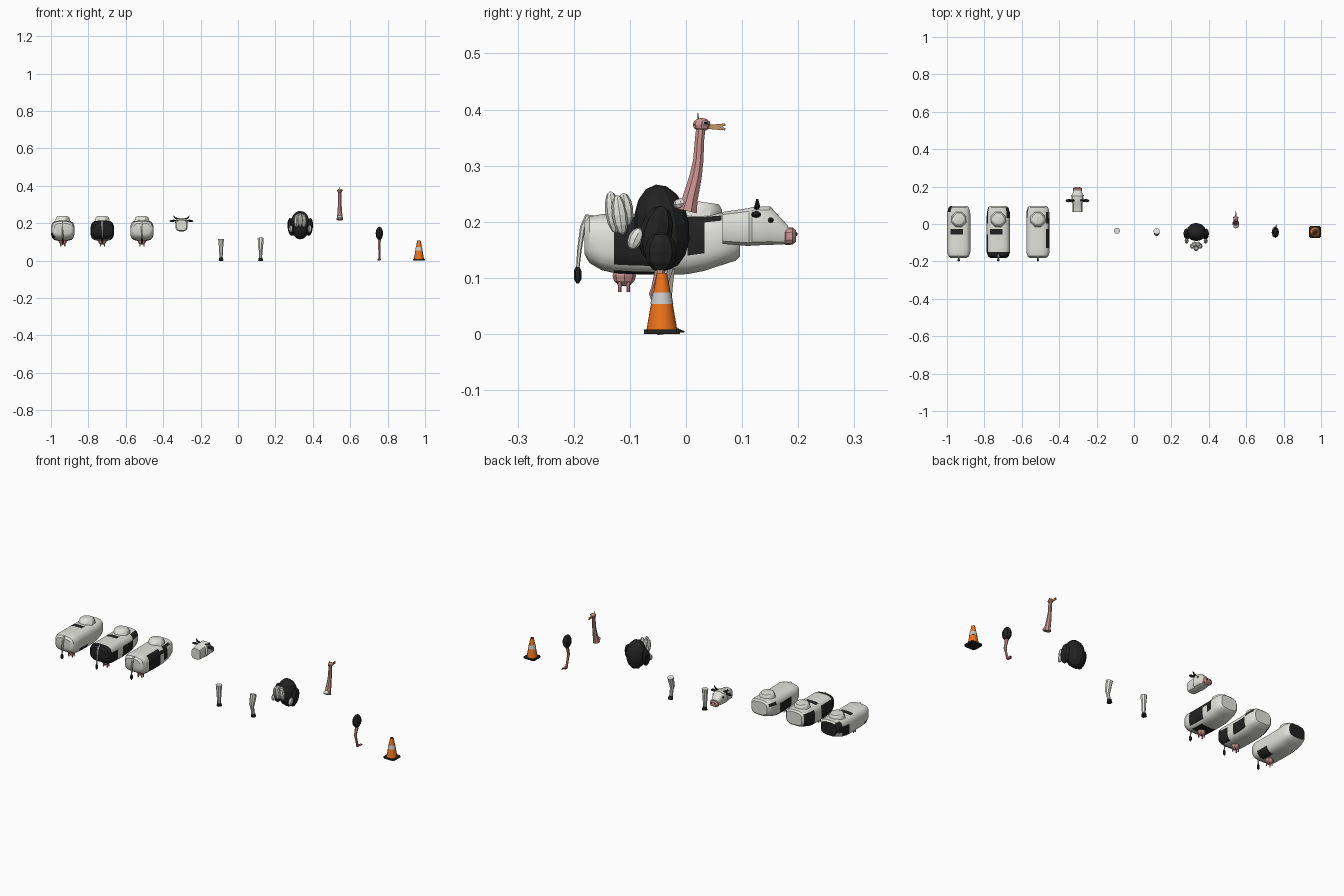
import bpy, bmesh
from math import sin, cos, pi, radians, copysign
from mathutils import Vector, Matrix, Euler

if "Cube" in bpy.data.objects:
    bpy.data.objects.remove(bpy.data.objects["Cube"])

def mat(name, c):
    m = bpy.data.materials.new(name)
    m.diffuse_color = (*c, 1)
    m.use_nodes = True
    m.node_tree.nodes["Principled BSDF"].inputs["Base Color"].default_value = m.diffuse_color
    return m

WHITE = mat("white", (.76, .76, .72))
BLACK = mat("black", (.016, .016, .016))
PINK = mat("pink", (.62, .30, .29))
ORANGE = mat("orange", (.85, .17, .01))
TAN = mat("tan", (.55, .30, .12))
BAND = mat("band", (.6, .6, .6))

def finish(name, bm, mats, smooth=35):
    bmesh.ops.recalc_face_normals(bm, faces=bm.faces)
    me = bpy.data.meshes.new(name)
    bm.to_mesh(me)
    bm.free()
    for m in mats:
        me.materials.append(m)
    ob = bpy.data.objects.new(name, me)
    bpy.context.collection.objects.link(ob)
    if smooth:
        bpy.ops.object.select_all(action='DESELECT')
        ob.select_set(True)
        bpy.context.view_layer.objects.active = ob
        bpy.ops.object.shade_smooth_by_angle(angle=radians(smooth))
    return ob

def skin(name, rings, mats, pick=None, smooth=35):
    """Bridge rings of points, cap both ends; pick(row, column) gives the material."""
    bm = bmesh.new()
    vs = [[bm.verts.new(p) for p in r] for r in rings]
    n = len(vs[0])
    for i in range(len(vs) - 1):
        for j in range(n):
            f = bm.faces.new((vs[i][j], vs[i][(j+1) % n], vs[i+1][(j+1) % n], vs[i+1][j]))
            f.material_index = pick(i, j) if pick else 0
    for r, i in ((vs[0], -1), (vs[-1], len(vs) - 1)):
        bm.faces.new(r).material_index = pick(i, -1) if pick else 0
    return finish(name, bm, mats, smooth)

def boxy(name, x, rows, n, mats, pick=None, e=.6, smooth=35):
    """Loft rounded-square sections along y: rows of (y, half width, bottom, top)."""
    rings = []
    for y, w, b, t in rows:
        ring = []
        for k in range(n):
            a = 2 * pi * (k + .5) / n
            cx, cz = (copysign(abs(v) ** e, v) for v in (cos(a), sin(a)))
            ring.append((x + w * cx, y, (b + t) / 2 + (t - b) / 2 * cz))
        rings.append(ring)
    return skin(name, rings, mats, pick, smooth)

def tube(name, pts, m, n=8, pick=None, smooth=40):
    """Round tube through points (x, y, z, radius)."""
    P = [Vector(p[:3]) for p in pts]
    rings = []
    for i, p in enumerate(pts):
        t = (P[min(i+1, len(P)-1)] - P[max(i-1, 0)]).normalized()
        ref = Vector((0, 1, 0)) if abs(t.x) > .8 else Vector((1, 0, 0))
        v = t.cross(ref).normalized()
        u = v.cross(t)
        rings.append([P[i] + p[3] * (cos(2*pi*k/n + pi/n) * u + sin(2*pi*k/n + pi/n) * v) for k in range(n)])
    return skin(name, rings, m if isinstance(m, list) else [m], pick, smooth)

def blob(name, c, r, m, rot=(0, 0, 0), u=8, v=6, smooth=0):
    bm = bmesh.new()
    M = Matrix.Translation(c) @ Euler([radians(a) for a in rot]).to_matrix().to_4x4() @ Matrix.Diagonal((*r, 1))
    bmesh.ops.create_uvsphere(bm, u_segments=u, v_segments=v, radius=1, matrix=M)
    return finish(name, bm, [m], smooth)

STEP = .2116
X = [-.937 + STEP * i for i in range(10)]

# Three cow bodies, differing in their patches (row, column ranges)
ROWS = [(-.181, .044, .142, .200), (-.172, .056, .126, .210), (-.150, .063, .113, .214),
        (-.128, .063, .108, .214), (-.095, .063, .106, .214), (-.055, .063, .105, .214),
        (-.028, .063, .105, .214), (.003, .063, .106, .214), (.033, .063, .112, .214),
        (.063, .062, .122, .216), (.088, .055, .130, .215), (.096, .047, .138, .207)]
SPOTS = [
    [(5, 5, 3, 4), (9, 11, 5, 7), (10, 11, -1, -1), (7, 8, 7, 8), (3, 4, 12, 14), (1, 2, 8, 9)],
    [(-1, 1, -1, 15), (2, 3, 13, 15), (2, 4, 6, 8), (5, 5, 3, 4), (8, 9, 0, 1), (5, 7, 14, 15),
     (7, 9, 6, 9)],
    [(3, 5, 0, 1), (3, 5, 14, 15), (6, 6, 0, 0), (7, 7, 0, 1), (7, 7, 15, 15), (8, 8, 1, 1),
     (4, 6, 7, 9), (8, 9, 6, 6), (3, 4, 10, 12)]]
for k in range(3):
    x, s = X[k], SPOTS[k]
    pick = lambda i, j: int(any(a <= i <= b and c <= j <= d for a, b, c, d in s))
    boxy(f"cow_body_{k+1}", x, ROWS, 16, [WHITE, BLACK], pick)
    tube(f"cow_withers_{k+1}", [(x, .025, .205, .044), (x, .030, .228, .038), (x, .031, .235, .030)], WHITE)
    tube(f"cow_tail_{k+1}", [(x, -.160, .205, .006), (x, -.176, .208, .006), (x, -.184, .190, .005),
                             (x, -.190, .150, .004), (x, -.193, .115, .003)], WHITE, 6)
    tube(f"tail_tuft_{k+1}", [(x, -.193, .120, .003), (x, -.193, .112, .007), (x, -.193, .098, .007),
                              (x, -.193, .090, .002)], BLACK, 6)
    blob(f"udder_{k+1}", (x, -.110, .104), (.022, .021, .019), PINK)
    for sx in (-1, 1):
        for y in (-.118, -.103):
            tube(f"teat_{k+1}", [(x + sx*.010, y, .095, .004), (x + sx*.011, y, .075, .003)], PINK, 6)

# Cow head
x = X[3]
boxy("cow_head", x, [(.065, .027, .160, .218), (.112, .027, .156, .225), (.118, .033, .157, .227),
                     (.150, .031, .158, .228), (.182, .021, .160, .193)], 12, [WHITE])
boxy("cow_muzzle", x, [(.174, .018, .161, .187), (.178, .025, .158, .190), (.190, .025, .159, .190),
                       (.196, .018, .164, .185)], 12, [PINK])
for s in (-1, 1):
    blob("cow_ear", (x + s*.046, .125, .213), (.018, .009, .006), BLACK, (0, s*4, 0))
    tube("cow_horn", [(x + s*.018, .126, .222, .006), (x + s*.034, .127, .228, .005),
                      (x + s*.042, .127, .240, .002)], BLACK, 6)
    blob("cow_eye", (x + s*.030, .151, .203), (.004, .005, .005), BLACK)
    blob("nostril", (x + s*.009, .196, .178), (.004, .003, .004), BLACK, u=6, v=4)

# Cow front and hind leg with dark hooves
hoof = lambda i, j: int(i >= 3)
x = X[4]
tube("cow_front_leg", [(x, -.036, .115, .017), (x, -.036, .070, .012), (x, -.036, .055, .012),
                       (x, -.036, .017, .009), (x, -.034, .014, .011), (x, -.033, 0, .014)],
     [WHITE, BLACK], 8, hoof)
x = X[5]
tube("cow_hind_leg", [(x, -.038, .120, .017), (x, -.052, .068, .014), (x, -.050, .055, .010),
                      (x, -.042, .017, .009), (x, -.040, .014, .011), (x, -.038, 0, .014)],
     [WHITE, BLACK], 8, hoof)

# Ostrich body, wings and white feathers
x = X[6]
blob("bird_body", (x, -.043, .190), (.053, .049, .077), BLACK, (8, 0, 0), 12, 8)
for s in (-1, 1):
    blob("bird_wing", (x + s*.050, -.054, .180), (.018, .029, .050), BLACK, (-14, s*6, 0))
    blob("wing_feather", (x + s*.051, -.090, .170), (.011, .013, .021), WHITE, (-25, 0, 0))
for dx, y, z, r in ((-.020, -.118, .212, .036), (.020, -.118, .212, .036), (0, -.130, .217, .038),
                    (-.010, -.108, .222, .030), (.010, -.108, .222, .030)):
    blob("tail_feather", (x + dx, y, z), (.014, .014, r), WHITE, (8, 0, 0))

# Ostrich neck and head
x = X[7]
tube("bird_neck", [(x, .002, .219, .019), (x, .007, .240, .015), (x, .017, .280, .012),
                   (x, .022, .310, .010), (x, .024, .345, .009), (x, .027, .372, .009)], PINK, 8, None, 25)
blob("neck_ruff", (x, -.009, .232), (.016, .014, .010), WHITE, (8, 0, 0))
blob("bird_head", (x, .028, .373), (.013, .016, .012), PINK)
for s in (-1, 1):
    tube("beak", [(x, .038, .369, .005), (x, .070, .369 + s*.004, .003)], TAN, 4)
    blob("bird_eye_white", (x + s*.011, .034, .376), (.003, .005, .005), WHITE)
    blob("bird_eye", (x + s*.013, .035, .376), (.003, .003, .003), BLACK)
tube("head_hair", [(x, .022, .380, .002), (x, .021, .394, .001)], BLACK, 4)

# Ostrich leg
x = X[8]
blob("bird_thigh", (x, -.045, .146), (.020, .029, .036), BLACK)
tube("bird_leg", [(x, -.044, .120, .010), (x, -.054, .085, .007), (x, -.058, .072, .008),
                  (x, -.052, .050, .006), (x, -.040, .008, .006)], PINK, 6)
for dx, y in ((.004, -.008), (-.007, -.018)):
    tube("bird_toe", [(x, -.042, .007, .007), (x + dx, y - .006, .006, .005)], PINK, 6)
    tube("bird_claw", [(x + dx, y - .008, .006, .004), (x + dx, y + .005, .004, .001)], BLACK, 6)

# Traffic cone with band and square foot
x, y = X[9], -.043
bm = bmesh.new()
bmesh.ops.create_cube(bm, size=1, matrix=Matrix.Translation((x, y, .004)) @ Matrix.Diagonal((.066, .064, .008, 1)))
bmesh.ops.bevel(bm, geom=[e for e in bm.edges if abs(e.verts[0].co.z - e.verts[1].co.z) > .005],
                offset=.006, segments=2, affect='EDGES')
finish("cone_foot", bm, [BLACK], 0)
profile = [(.007, .0275), (.053, .0195), (.053, .0205), (.074, .0165), (.074, .0155), (.109, .009),
           (.109, .006), (.090, .006)]
rings = [[(x + r*cos(2*pi*k/16), y + r*sin(2*pi*k/16), z) for k in range(16)] for z, r in profile]
skin("traffic_cone", rings, [ORANGE, BAND, BLACK], lambda i, j: 1 if i in (1, 2, 3) else 2 if i > 5 else 0)
